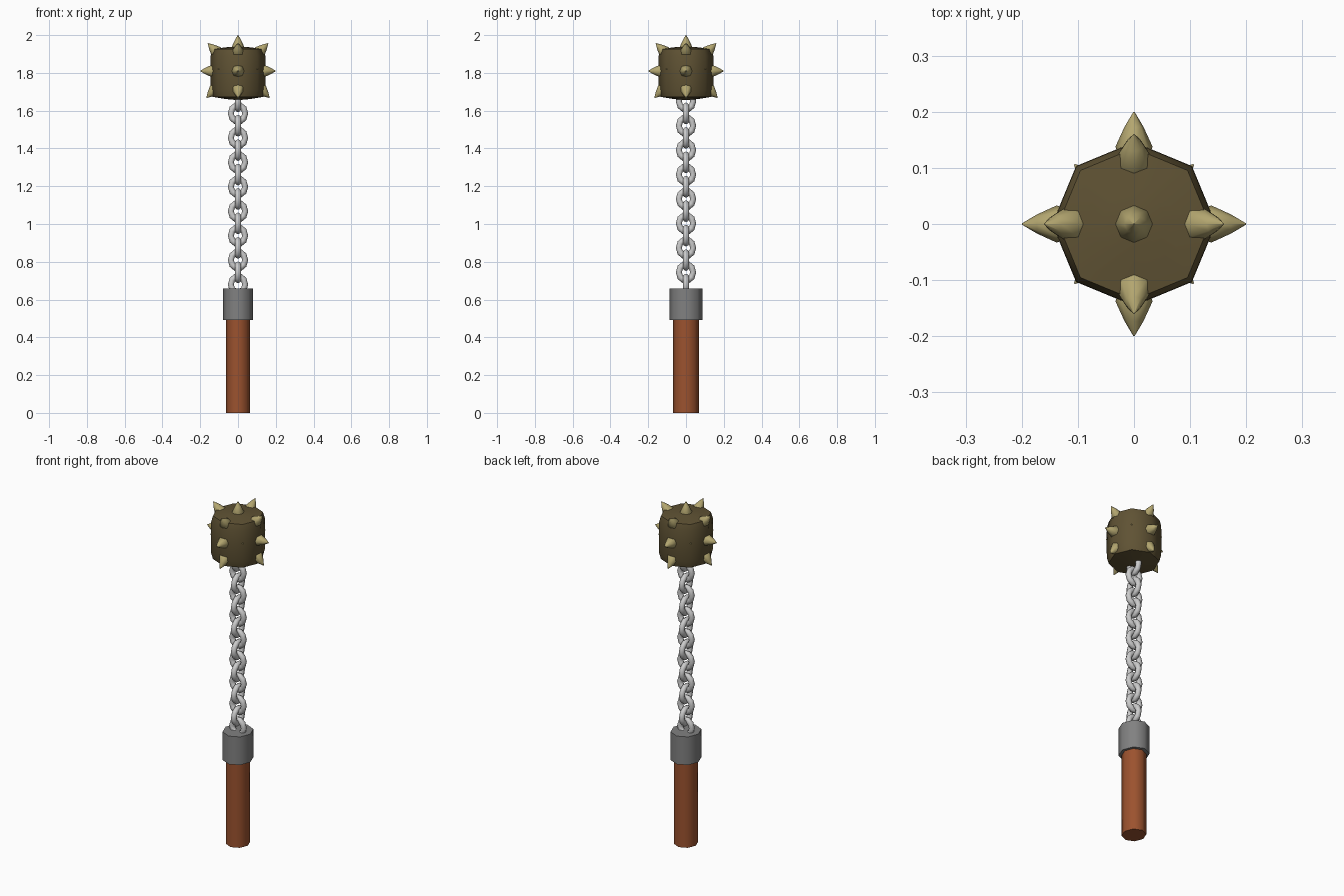
import bpy, math
from mathutils import Vector

if "Cube" in bpy.data.objects:
    bpy.data.objects.remove(bpy.data.objects["Cube"])


def mat(name, col):
    m = bpy.data.materials.new(name)
    m.diffuse_color = (*col, 1)
    m.use_nodes = True
    m.node_tree.nodes["Principled BSDF"].inputs["Base Color"].default_value = m.diffuse_color
    return m


WOOD = mat("red_brown_wood", (0.33, 0.085, 0.028))
COLLAR = mat("dark_steel", (0.22, 0.22, 0.22))
CHAIN = mat("light_steel", (0.6, 0.6, 0.6))
BALL = mat("dark_bronze", (0.115, 0.085, 0.034))
SPIKE = mat("pale_brass", (0.45, 0.38, 0.16))


def lathe(name, profile, material, sides=8, sx=1.0, smooth=40):
    """Revolve (radius, z) points around z; ends are closed by caps."""
    verts, faces = [], []
    for r, z in profile:
        for i in range(sides):
            a = 2 * math.pi * i / sides
            verts.append((r * math.cos(a) * sx, r * math.sin(a), z))
    for k in range(len(profile) - 1):
        for i in range(sides):
            j = (i + 1) % sides
            faces.append((k * sides + i, k * sides + j,
                          (k + 1) * sides + j, (k + 1) * sides + i))
    faces.append(tuple(reversed(range(sides))))
    faces.append(tuple(range((len(profile) - 1) * sides, len(profile) * sides)))
    me = bpy.data.meshes.new(name)
    me.from_pydata(verts, [], faces)
    me.materials.append(material)
    ob = bpy.data.objects.new(name, me)
    bpy.context.collection.objects.link(ob)
    finish(ob, smooth)
    return ob


def finish(ob, angle):
    bpy.ops.object.select_all(action='DESELECT')
    ob.select_set(True)
    bpy.context.view_layer.objects.active = ob
    bpy.ops.object.shade_smooth_by_angle(angle=math.radians(angle))


# Handle and collar, slightly narrower in x
lathe("handle", [(0.068, 0), (0.068, 0.50)], WOOD, sx=0.94, smooth=50)
lathe("collar", [(0.087, 0.493), (0.087, 0.658)], COLLAR, sx=0.92, smooth=50)

# Chain: links alternate between facing front and facing sideways
for i in range(16):
    bpy.ops.mesh.primitive_torus_add(
        major_segments=10, minor_segments=8, major_radius=0.038,
        minor_radius=0.016, location=(0, 0, 1.65 - i * 0.0647),
        rotation=(math.pi / 2, 0, math.pi / 2 if i % 2 == 0 else 0))
    link = bpy.context.object
    link.name = f"chain_link_{i + 1}"
    link.scale = (1, 1.12, 1)
    link.data.materials.append(CHAIN)
    finish(link, 80)

# Spiked head: eight-sided drum with shallow domed ends
CZ = 1.81
lathe("ball", [(0.004, 1.656), (0.06, 1.661), (0.135, 1.673), (0.145, 1.71),
               (0.146, 1.81), (0.145, 1.89), (0.135, 1.926), (0.06, 1.936),
               (0.004, 1.94)], BALL, smooth=60)


def spike(name, tip, direction, length=0.085):
    d = Vector(direction).normalized()
    ob = lathe(name, [(0.026, -length), (0.033, -0.062), (0.017, -0.027),
                      (0.001, 0)], SPIKE, smooth=60)
    ob.location = Vector(tip) + Vector((0, 0, CZ))
    ob.rotation_euler = d.to_track_quat('Z', 'Y').to_euler()


spike("top_spike", (0, 0, 0.19), (0, 0, 1))
for i in range(4):
    a = i * math.pi / 2
    c, s = math.cos(a), math.sin(a)
    spike(f"side_spike_{i + 1}", (0.2 * c, 0.2 * s, 0), (c, s, 0))
    spike(f"upper_spike_{i + 1}", (0.16 * c, 0.16 * s, 0.147), (c, s, 1))
    spike(f"lower_spike_{i + 1}", (0.167 * c, 0.167 * s, -0.142), (c, s, -1))
    # barely exposed studs on the drum's diagonal edges
    c, s = math.cos(a + math.pi / 4), math.sin(a + math.pi / 4)
    spike(f"stud_{i + 1}", (0.15 * c, 0.15 * s, 0.01), (c, s, 0))
